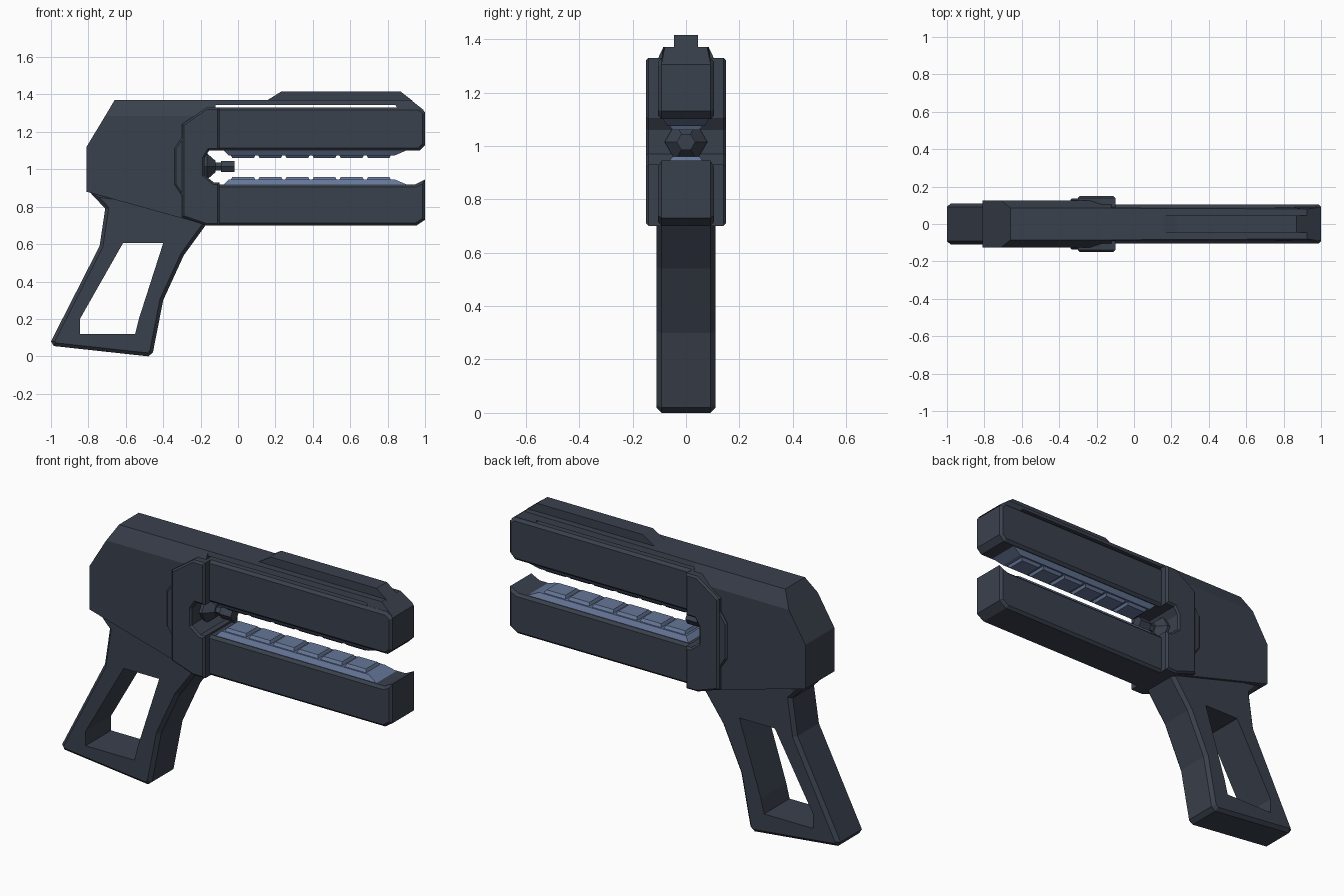
import bpy, bmesh, math
from mathutils import Matrix

old = bpy.data.objects.get("Cube")
if old:
    bpy.data.objects.remove(old, do_unlink=True)


def material(name, rgb):
    m = bpy.data.materials.new(name)
    m.use_nodes = True
    m.diffuse_color = (*rgb, 1)
    m.node_tree.nodes["Principled BSDF"].inputs["Base Color"].default_value = (*rgb, 1)
    return m


SLATE = material("dark slate", (0.042, 0.052, 0.073))
BLUE = material("steel blue", (0.13, 0.18, 0.31))


def finish(bm, name, mat):
    bmesh.ops.recalc_face_normals(bm, faces=bm.faces)
    mesh = bpy.data.meshes.new(name)
    bm.to_mesh(mesh)
    bm.free()
    mesh.materials.append(mat)
    obj = bpy.data.objects.new(name, mesh)
    bpy.context.collection.objects.link(obj)
    return obj


def prism(name, points, width, chamfer=0, mat=SLATE):
    """Side profile of (x, z[, half width]) extruded both ways along y."""
    bm = bmesh.new()
    sides = []
    for s in (-1, 1):
        ring = [bm.verts.new((p[0], s * (p[2] if len(p) > 2 else width), p[1])) for p in points]
        bm.faces.new(ring)
        sides.append(ring)
    n = len(points)
    for i in range(n):
        j = (i + 1) % n
        bm.faces.new((sides[0][i], sides[0][j], sides[1][j], sides[1][i]))
    bmesh.ops.recalc_face_normals(bm, faces=bm.faces)
    if chamfer:
        rim = [e for e in bm.edges if e.verts[0].co.y * e.verts[1].co.y > 0]
        bmesh.ops.bevel(bm, geom=rim, offset=chamfer, segments=1, affect='EDGES')
    return finish(bm, name, mat)


def hex_x(name, x0, x1, r0, r1, z):
    """Six sided cone section lying along x."""
    bm = bmesh.new()
    turn = Matrix.Translation(((x0 + x1) / 2, 0, z)) @ Matrix.Rotation(math.pi / 2, 4, 'Y')
    bmesh.ops.create_cone(bm, cap_ends=True, segments=6, radius1=r0, radius2=r1,
                          depth=x1 - x0, matrix=turn)
    return finish(bm, name, SLATE)


# Receiver, with a tapered roof
prism("receiver", [(-0.81, 0.88), (-0.81, 1.12), (-0.71, 1.285), (-0.18, 1.285),
                   (-0.18, 0.705)], 0.125)
prism("receiver_roof", [(-0.71, 1.285, 0.125), (-0.66, 1.37, 0.085),
                        (-0.12, 1.37, 0.085), (-0.12, 1.285, 0.125)], 0.1)

# Grip with a window cut through it
grip = prism("grip", [(-0.79, 0.875), (-0.71, 0.79), (-0.74, 0.59), (-1.0, 0.08),
                      (-0.985, 0.055), (-0.48, 0.0), (-0.455, 0.02), (-0.40, 0.30),
                      (-0.29, 0.54), (-0.17, 0.705), (-0.25, 0.8)], 0.11, 0.018)
cutter = prism("grip_cutter", [(-0.615, 0.605), (-0.40, 0.605), (-0.53, 0.20), (-0.55, 0.12),
                               (-0.845, 0.12), (-0.845, 0.20)], 0.3)
cutter.hide_render = True
cut = grip.modifiers.new("window", 'BOOLEAN')
cut.operation = 'DIFFERENCE'
cut.solver = 'EXACT'
cut.object = cutter
bpy.context.view_layer.objects.active = grip
bpy.ops.object.modifier_apply(modifier=cut.name)
bpy.data.objects.remove(cutter, do_unlink=True)

# Collar holding the two barrels, open at the muzzle, with a side pad behind it
prism("collar", [(-0.30, 0.745), (-0.30, 1.24), (-0.17, 1.33), (-0.10, 1.33), (-0.10, 1.10),
                 (-0.155, 1.10), (-0.18, 1.06), (-0.18, 0.97), (-0.13, 0.93), (-0.10, 0.93),
                 (-0.10, 0.70), (-0.17, 0.70)], 0.15, 0.01)
prism("collar_pad", [(-0.28, 0.83), (-0.34, 0.92), (-0.34, 1.11), (-0.28, 1.20)], 0.137, 0.008)

# Twin barrels
prism("upper_barrel", [(-0.12, 1.10), (0.97, 1.10), (1.0, 1.13), (1.0, 1.305),
                       (0.97, 1.33), (-0.12, 1.33)], 0.105, 0.014)
prism("lower_barrel", [(-0.12, 0.70), (0.955, 0.70), (1.0, 0.73), (1.0, 0.945),
                       (0.95, 0.92), (-0.12, 0.92)], 0.105, 0.014)

# Top strip floating over the upper barrel, and the sight rib on it
prism("top_strip", [(-0.13, 1.345, 0.09), (0.84, 1.345, 0.09), (0.86, 1.315, 0.09),
                    (0.995, 1.315, 0.09), (0.925, 1.37, 0.08), (-0.13, 1.37, 0.085)], 0.09)
prism("sight_rib", [(0.15, 1.365), (0.23, 1.415), (0.87, 1.415), (0.935, 1.365)], 0.045)

# Facing rails with raised segments
for label, base, s in (("lower", 0.915, 1), ("upper", 1.105, -1)):
    prism(label + "_rail", [(-0.08, base, 0.09), (-0.05, base + s * 0.03, 0.07),
                            (0.84, base + s * 0.03, 0.07), (0.91, base, 0.09)], 0.08, 0, BLUE)
    for i in range(6):
        a = -0.04 + i * 0.145
        b = a + 0.135
        low, high = base + s * 0.025, base + s * 0.045
        prism(f"{label}_rail_segment_{i + 1}",
              [(a, low, 0.065), (a + 0.01, high, 0.05), (b - 0.01, high, 0.05), (b, low, 0.065)],
              0.06, 0, BLUE)

# Hexagonal emitter between the barrels
hex_x("emitter_base", -0.19, -0.165, 0.08, 0.08, 1.015)
hex_x("emitter_cone", -0.165, -0.12, 0.08, 0.035, 1.015)
hex_x("emitter_neck", -0.12, -0.09, 0.026, 0.026, 1.015)
hex_x("emitter_tip", -0.09, -0.02, 0.035, 0.035, 1.015)
